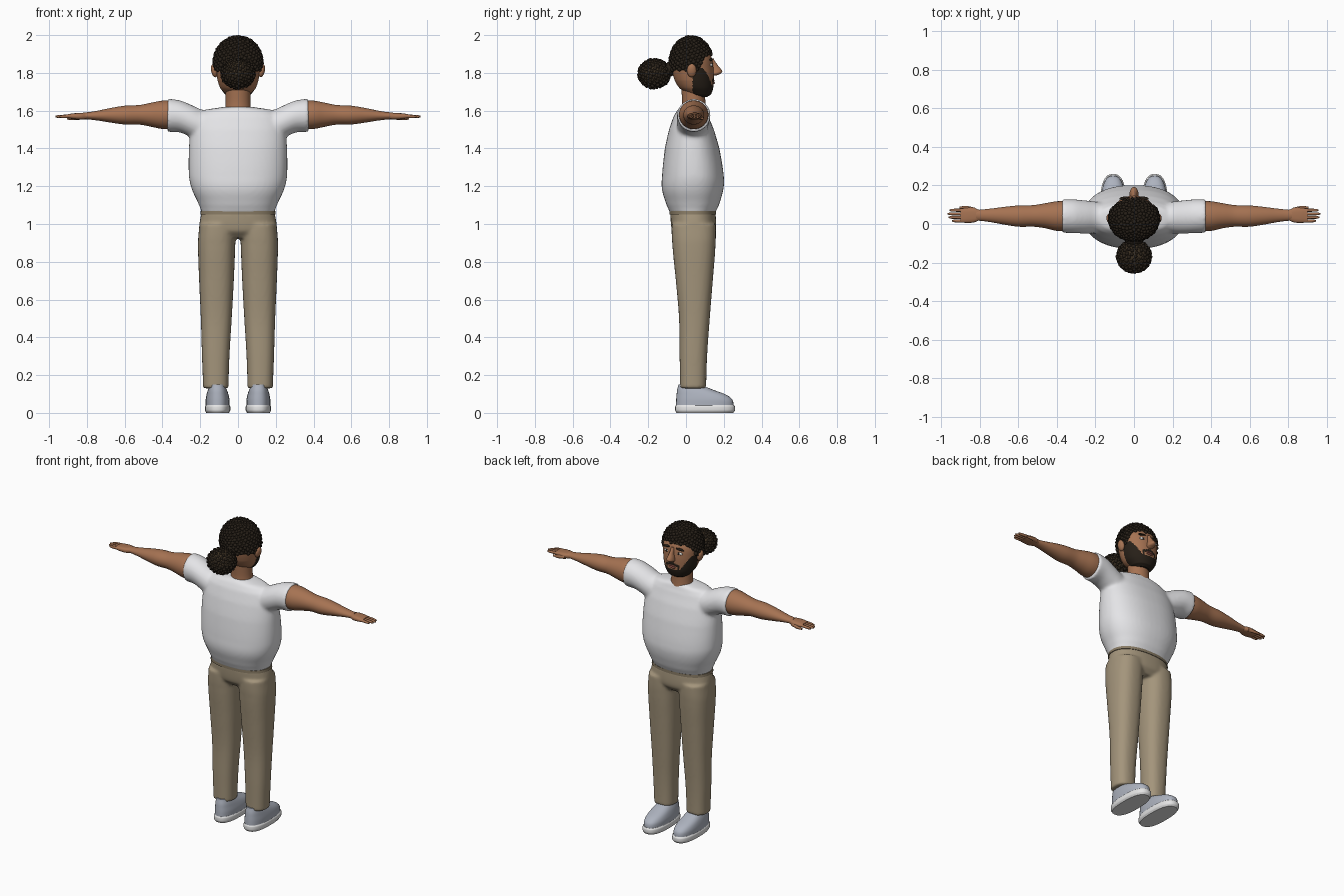
import bpy, bmesh, math
from mathutils import Vector, Matrix

if "Cube" in bpy.data.objects:
    bpy.data.objects.remove(bpy.data.objects["Cube"])


def material(name, rgb):
    m = bpy.data.materials.new(name)
    m.diffuse_color = (*rgb, 1)
    m.use_nodes = True
    m.node_tree.nodes["Principled BSDF"].inputs["Base Color"].default_value = m.diffuse_color
    return m


SKIN = material("skin", (0.38, 0.17, 0.085))
SHIRT = material("shirt_white", (0.78, 0.78, 0.80))
PANTS = material("trouser_khaki", (0.37, 0.30, 0.20))
BELT = material("waistband_khaki", (0.25, 0.20, 0.13))
SHOE = material("shoe_grey", (0.42, 0.45, 0.52))
SOLE = material("sole_white", (0.78, 0.78, 0.78))
HAIR = material("hair_base", (0.045, 0.03, 0.016))
CURL = material("hair_dark", (0.02, 0.014, 0.009))
LIP = material("lip", (0.28, 0.09, 0.065))
EYE = material("eye_white", (0.7, 0.68, 0.65))


def loft(bm, keys, axis="z", seg=32, steps=5, p=2.0, side=1):
    """Skin smooth rings; each key is (position, u0, u1, v0, v1)."""
    rows = []
    for i in range(len(keys) - 1):
        k = [keys[max(0, min(len(keys) - 1, i + j))] for j in (-1, 0, 1, 2)]
        for s in range(steps):
            t = s / steps
            rows.append([b + 0.5 * t * (c - a + t * (2*a - 5*b + 4*c - d + t * (3*(b - c) + d - a)))
                         for a, b, c, d in zip(*k)])
            rows[-1][0] = k[1][0] + t * (k[2][0] - k[1][0])
    rows.append(keys[-1])
    rings = []
    for w, u0, u1, v0, v1 in rows:
        ring = []
        for i in range(seg):
            a = 2 * math.pi * i / seg
            c, s = math.cos(a), math.sin(a)
            u = (u0 + u1) / 2 + (u1 - u0) / 2 * math.copysign(abs(c) ** (2 / p), c)
            v = (v0 + v1) / 2 + (v1 - v0) / 2 * math.copysign(abs(s) ** (2 / p), s)
            co = (u, v, w) if axis == "z" else (w, u, v)
            ring.append(bm.verts.new((co[0] * side, co[1], co[2])))
        rings.append(ring)
    for a, b in zip(rings, rings[1:]):
        for i in range(seg):
            j = (i + 1) % seg
            bm.faces.new((a[i], a[j], b[j], b[i]))
    bm.faces.new(rings[0])
    bm.faces.new(rings[-1])


def ball(bm, center, radii, level=3, tilt=0.0, mat=0):
    mtx = Matrix.Translation(center) @ Matrix.Rotation(tilt, 4, "Y") @ Matrix.Diagonal((*radii, 1))
    verts = bmesh.ops.create_icosphere(bm, subdivisions=level, radius=1, matrix=mtx)["verts"]
    for f in {f for v in verts for f in v.link_faces}:
        f.material_index = mat


def finish(name, bm, *mats, fuse=0):
    bmesh.ops.recalc_face_normals(bm, faces=bm.faces)
    mesh = bpy.data.meshes.new(name)
    bm.to_mesh(mesh)
    bm.free()
    for m in mats:
        mesh.materials.append(m)
    ob = bpy.data.objects.new(name, mesh)
    bpy.context.collection.objects.link(ob)
    bpy.ops.object.select_all(action="DESELECT")
    ob.select_set(True)
    bpy.context.view_layer.objects.active = ob
    bpy.ops.object.shade_smooth_by_angle(angle=math.radians(45))
    if fuse:
        r = ob.modifiers.new("fuse", "REMESH")
        r.mode, r.voxel_size, r.use_smooth_shade = "VOXEL", fuse, True
        s = ob.modifiers.new("soften", "SMOOTH")
        s.factor, s.iterations = 0.5, 6
    return ob


# Shirt: torso and both sleeves fused
bm = bmesh.new()
loft(bm, [(1.055, -.192, .192, -.085, .155), (1.10, -.207, .207, -.103, .175),
          (1.18, -.243, .243, -.127, .197), (1.25, -.26, .26, -.127, .20),
          (1.40, -.26, .26, -.112, .177), (1.50, -.25, .25, -.09, .148),
          (1.57, -.225, .225, -.066, .12), (1.605, -.175, .175, -.045, .105),
          (1.62, -.08, .08, -.03, .10)], p=2.3, seg=48)
for s in (-1, 1):
    loft(bm, [(.10, -.04, .10, 1.42, 1.60), (.19, -.048, .115, 1.43, 1.605),
              (.25, -.05, .122, 1.46, 1.632), (.31, -.048, .128, 1.485, 1.655),
              (.374, -.046, .13, 1.487, 1.663)], axis="x", side=s)
finish("shirt", bm, SHIRT, fuse=0.01)

# Trousers: hips and both legs fused
bm = bmesh.new()
loft(bm, [(.925, -.17, .17, -.04, .13), (.96, -.195, .195, -.072, .156),
          (1.0, -.204, .204, -.08, .16), (1.065, -.193, .193, -.083, .156)], p=2.3, seg=48)
for s in (-1, 1):
    loft(bm, [(.13, .05, .185, -.032, .107), (.30, .045, .191, -.034, .112),
              (.50, .033, .197, -.037, .126), (.70, .022, .206, -.054, .142),
              (.90, .014, .212, -.073, .157), (1.0, .01, .205, -.077, .158)], p=2.4, side=s)
finish("trousers", bm, PANTS, fuse=0.009)

bm = bmesh.new()
loft(bm, [(1.05, -.2, .2, -.088, .16), (1.068, -.198, .198, -.088, .16)], p=2.3, steps=1, seg=48)
finish("waistband", bm, BELT)

for s, side in ((-1, "left"), (1, "right")):
    # Shoe
    bm = bmesh.new()
    loft(bm, [(0, .048, .168, -.05, .25), (.012, .041, .175, -.057, .259),
              (.034, .041, .175, -.057, .259), (.042, .046, .17, -.053, .253)], p=2.5, side=s)
    finish(side + "_sole", bm, SOLE)
    bm = bmesh.new()
    loft(bm, [(.038, .045, .171, -.053, .252), (.07, .045, .171, -.052, .246),
              (.095, .05, .167, -.05, .215), (.12, .058, .16, -.047, .15),
              (.15, .07, .15, -.04, .08)], p=2.4, side=s)
    finish(side + "_shoe", bm, SHOE)

    # Arm, hand, fingers and thumb
    bm = bmesh.new()
    loft(bm, [(.33, -.036, .118, 1.502, 1.654), (.40, -.036, .118, 1.503, 1.653),
              (.46, -.022, .108, 1.515, 1.642), (.52, -.014, .098, 1.526, 1.63),
              (.60, -.014, .096, 1.527, 1.626), (.68, -.002, .088, 1.538, 1.613),
              (.76, .012, .078, 1.55, 1.597), (.82, .018, .073, 1.555, 1.59)], axis="x", side=s)
    loft(bm, [(.80, .02, .072, 1.555, 1.588), (.83, .008, .084, 1.553, 1.588),
              (.87, .006, .084, 1.555, 1.586), (.90, .008, .08, 1.56, 1.582)],
         axis="x", p=2.8, seg=20, steps=3, side=s)
    for i, tip in enumerate((.945, .962, .967, .958)):
        y = .016 + i * .0185
        loft(bm, [(.885, y - .008, y + .008, 1.562, 1.581), (tip - .015, y - .0075, y + .0075, 1.561, 1.577),
                  (tip, y - .004, y + .004, 1.564, 1.573)], axis="x", seg=10, steps=3, side=s)
    loft(bm, [(.825, .065, .085, 1.552, 1.578), (.87, .078, .094, 1.55, 1.57),
              (.905, .08, .091, 1.552, 1.566)], axis="x", seg=10, steps=3, side=s)
    finish(side + "_arm", bm, SKIN)

    # Ear, eye and brow
    bm = bmesh.new()
    ball(bm, (s * .126, .03, 1.812), (.016, .025, .036), tilt=s * .2)
    finish(side + "_ear", bm, SKIN)
    bm = bmesh.new()
    ball(bm, (s * .045, .132, 1.842), (.021, .009, .009), mat=0)
    ball(bm, (s * .044, .138, 1.842), (.008, .004, .008), 2, mat=1)
    finish(side + "_eye", bm, EYE, CURL)
    bm = bmesh.new()
    ball(bm, (s * .047, .132, 1.87), (.03, .010, .0065), tilt=s * .12)
    finish(side + "_brow", bm, CURL)

# Neck
bm = bmesh.new()
loft(bm, [(1.57, -.075, .075, -.028, .108), (1.63, -.066, .066, -.02, .103),
          (1.73, -.066, .066, -.025, .10)])
finish("neck", bm, SKIN)

# Head, with beard and moustache coloured by position
bm = bmesh.new()
loft(bm, [(1.672, -.045, .045, .04, .112), (1.685, -.068, .068, .01, .132),
          (1.72, -.094, .094, -.035, .144), (1.76, -.108, .108, -.06, .147),
          (1.82, -.116, .116, -.075, .146), (1.88, -.116, .116, -.075, .136),
          (1.94, -.09, .09, -.05, .105), (1.97, -.05, .05, -.01, .065)], seg=112, steps=12, p=2.1)
for f in bm.faces:
    c = f.calc_center_median()
    ax = abs(c.x)
    edge = 1.735 + .09 * max(0, min(1, (ax - .05) / .055))
    jaw = c.z < edge and c.y > .035
    moustache = ax < .045 and 1.763 < c.z + ax * .3 < 1.781 and c.y > .08
    goatee = .034 < ax < .048 and 1.72 < c.z < 1.765 and c.y > .08
    f.material_index = 1 if jaw or moustache or goatee else 0
finish("head", bm, SKIN, CURL)

# Nose and lips
bm = bmesh.new()
loft(bm, [(1.785, -.014, .014, .125, .16), (1.795, -.023, .023, .12, .182),
          (1.808, -.022, .022, .12, .192), (1.838, -.014, .014, .12, .17),
          (1.875, -.011, .011, .12, .147)], seg=20)
finish("nose", bm, SKIN)
bm = bmesh.new()
ball(bm, (0, .143, 1.758), (.027, .009, .006))
ball(bm, (0, .143, 1.747), (.024, .010, .007))
finish("lips", bm, LIP)


# Curly hair: base shells covered in evenly spread curls
def curls(bm, center, radii, count, size, keep):
    for i in range(count):
        z = 1 - 2 * (i + .5) / count
        r, a = math.sqrt(1 - z * z), i * math.pi * (3 - math.sqrt(5))
        d = Vector((r * math.cos(a), r * math.sin(a), z))
        co = Vector(center) + Vector([q * k for q, k in zip(d, radii)])
        if keep(co):
            k = size * (0.85 + 0.3 * ((i * 7) % 5) / 4)
            ball(bm, co, (k, k, k), 2, mat=1)


def above_hairline(c):
    return c.z > 1.815 + .08 * max(0, min(1, (c.y - .06) / .045))


bm = bmesh.new()
center, radii = (0, .027, 1.855), (.126, .111, .135)
ball(bm, center, radii, 5)
bmesh.ops.delete(bm, geom=[f for f in bm.faces if not above_hairline(f.calc_center_median())], context="FACES")
curls(bm, center, radii, 520, .0105, above_hairline)
finish("hair_cap", bm, HAIR, CURL)

bm = bmesh.new()
center, radii = (0, -.168, 1.796), (.086, .082, .075)
ball(bm, center, radii, 4)
curls(bm, center, radii, 170, .0095, lambda c: True)
ball(bm, (0, -.085, 1.82), (.045, .03, .04), mat=1)
finish("hair_bun", bm, HAIR, CURL)
